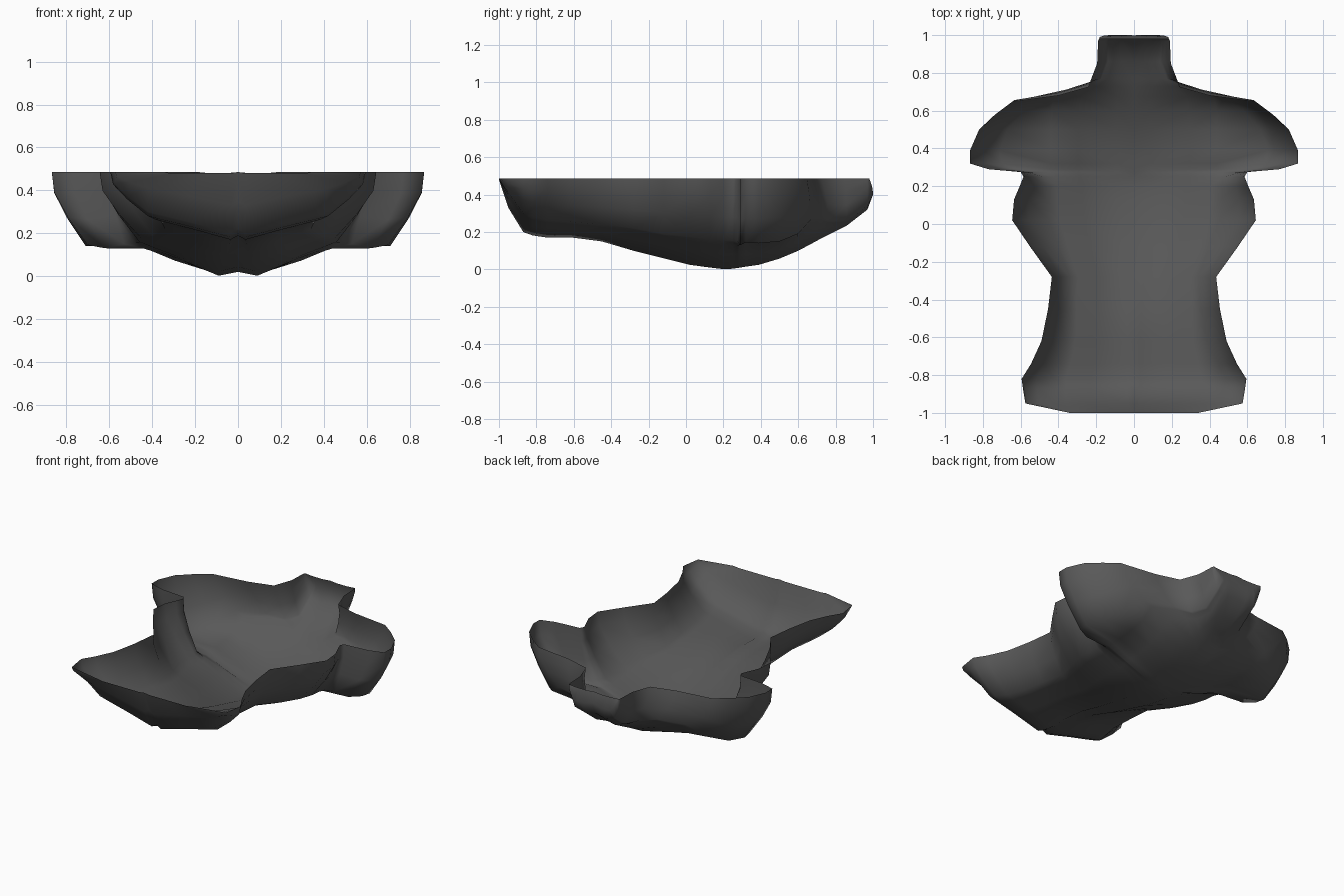
import bpy, bmesh

RIM = 0.485
# stations along the body: y, rim half-width, back-corner x, back-corner z, ridge z
stations = [
    (-1.00, .34, .31, .480, .480), (-.95, .575, .42, .41, .33),
    (-.87, .588, .42, .30, .20), (-.82, .595, .42, .28, .182),
    (-.74, .545, .39, .265, .17), (-.62, .49, .36, .255, .172),
    (-.45, .455, .35, .24, .15), (-.28, .435, .34, .22, .10),
    (-.12, .55, .40, .19, .06), (.02, .645, .45, .175, .025),
    (.13, .635, .46, .16, .010), (.20, .605, .46, .155, .002),
    (.25, .585, .48, .155, .004), (.275, .60, .53, .15, .008),
    (.29, .77, .62, .13, .010), (.32, .868, .70, .145, .015),
    (.39, .868, .71, .140, .025), (.50, .82, .67, .150, .058),
    (.60, .735, .58, .19, .10), (.675, .645, .48, .27, .14),
    (.73, .40, .30, .28, .17), (.77, .24, .19, .26, .19),
    (.86, .195, .15, .26, .235), (.97, .19, .15, .34, .32),
    (1.0, .185, .13, .40, .40), (.98, .18, .12, .48, .48),
]


def lerp(a, b, t):
    return a + (b - a) * t


def section(y, w, xb, zb, zr):
    """Half cross-section from the spine out to the open rim."""
    t = min(max((y + .5) / .7, 0), 1)
    xr = min(lerp(.035, .09, t), .45 * xb)
    groove = min(.018, RIM - zr)
    xi = min(xb, .50)                      # inner back ignores the shoulders
    dip = .02 if .28 < y < .55 else 0      # shoulder-blade hollow
    pts = [(0, zr + groove), (xr, zr),
           (lerp(xr, xi, .5), lerp(zr, zb, .52)),
           (lerp(xr, xi, .85), lerp(zr, zb, .85) + dip),
           (xb, zb),
           (lerp(xb, w, .55), lerp(zb, RIM, .38)),
           (lerp(xb, w, .93), lerp(zb, RIM, .72)),
           (w, RIM)]
    # the rim leans back over the shoulder tops and the neck end
    lean = {.60: .02, .675: .028, .73: .05, .77: .045, .86: .01}.get(y, max(0, y - .98))
    return [(x, y - lean * min(1, max(0, (z - zr) / max(RIM - zr, .01))) ** 2, z)
            for x, z in pts]


# Loft half of the torso shell
bm = bmesh.new()
rows = [[bm.verts.new(p) for p in section(*s)] for s in stations]
for a, b in zip(rows, rows[1:]):
    for i in range(len(a) - 1):
        bm.faces.new((a[i], b[i], b[i + 1], a[i + 1]))
mesh = bpy.data.meshes.new("torso_shell")
bm.to_mesh(mesh)
bm.free()
torso = bpy.data.objects.new("torso_shell", mesh)
bpy.context.collection.objects.link(torso)

# Mirror the other half, smooth shading
mirror = torso.modifiers.new("mirror", 'MIRROR')
mirror.use_clip = True
bpy.context.view_layer.objects.active = torso
torso.select_set(True)
bpy.ops.object.modifier_apply(modifier=mirror.name)
bpy.ops.object.shade_smooth_by_angle(angle=1.6)

# Dark grey finish
mat = bpy.data.materials.new("dark_grey")
mat.diffuse_color = (.1, .1, .1, 1)
mesh.materials.append(mat)
